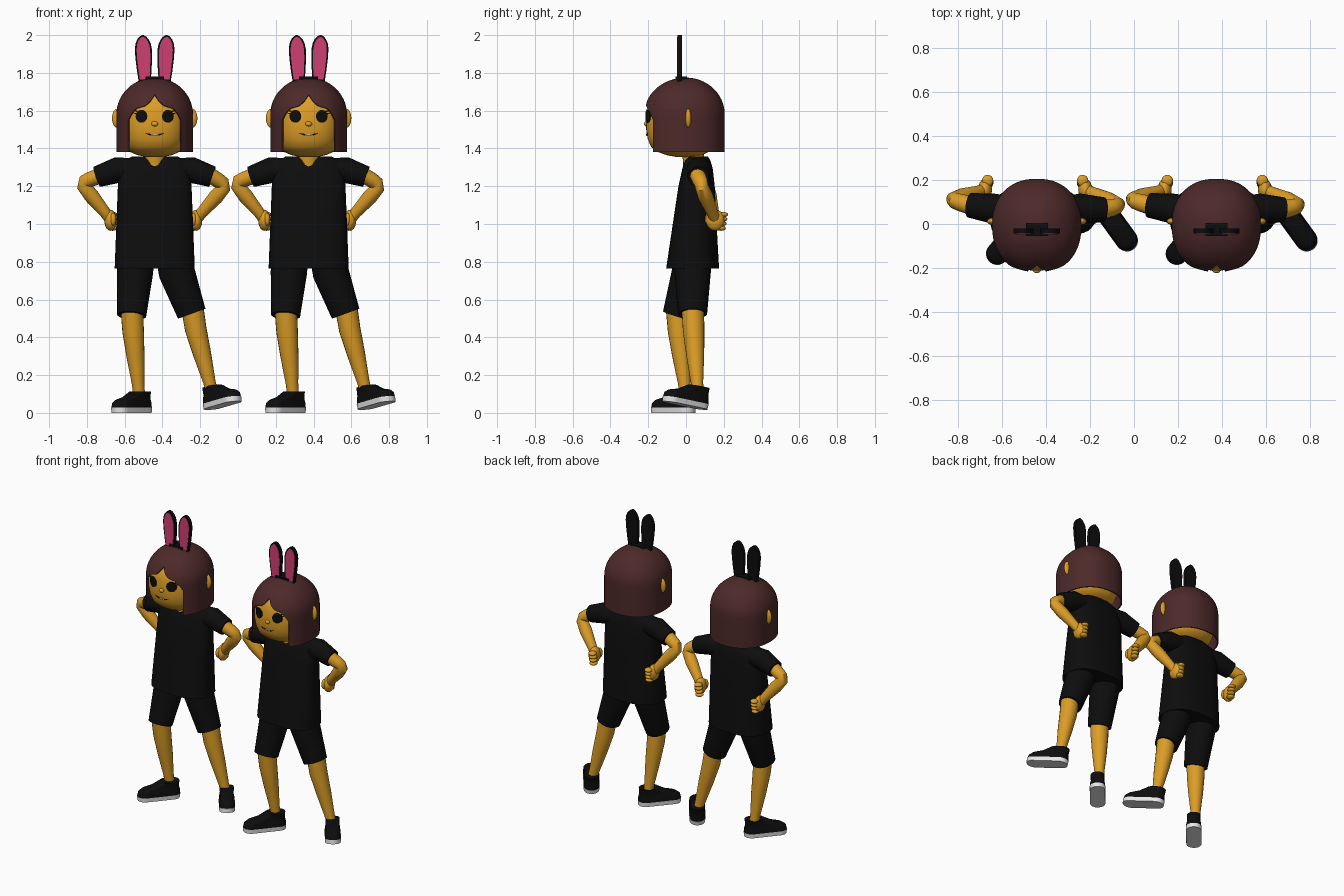
import bpy, bmesh
from math import sin, cos, pi, tau, sqrt, acos
from mathutils import Vector, Matrix

cube = bpy.data.objects.get("Cube")
if cube:
    bpy.data.objects.remove(cube)

CENTRE, SPACING = -0.441, 0.815
parts = []


def material(name, *rgb):
    m = bpy.data.materials.new(name)
    m.use_nodes = True
    m.diffuse_color = (*rgb, 1)
    m.node_tree.nodes["Principled BSDF"].inputs["Base Color"].default_value = (*rgb, 1)
    return m


SKIN = material("golden_skin", 0.72, 0.34, 0.02)
HAIR = material("dark_brown_hair", 0.075, 0.022, 0.022)
BLACK = material("black_cloth", 0.004, 0.004, 0.004)
PINK = material("pink_lining", 0.62, 0.05, 0.17)
WHITE = material("white_rubber", 0.8, 0.8, 0.8)


def finish(name, bm, mat, smooth=True):
    bmesh.ops.remove_doubles(bm, verts=bm.verts, dist=0.0002)
    bmesh.ops.recalc_face_normals(bm, faces=bm.faces)
    mesh = bpy.data.meshes.new(name)
    bm.to_mesh(mesh)
    bm.free()
    mesh.materials.append(mat)
    if smooth:
        mesh.shade_smooth()
        mesh.set_sharp_from_angle(angle=0.75)
    obj = bpy.data.objects.new(name, mesh)
    bpy.context.collection.objects.link(obj)
    obj.location.x = CENTRE
    parts.append(obj)
    return obj


def loft(name, rings, mat, closed=True, caps=True):
    """Skin a surface across rows of points."""
    bm = bmesh.new()
    rows = [[bm.verts.new(p) for p in ring] for ring in rings]
    n = len(rows[0])
    for a, b in zip(rows, rows[1:]):
        for i in range(n if closed else n - 1):
            j = (i + 1) % n
            bm.faces.new((a[i], a[j], b[j], b[i]))
    if caps:
        bm.faces.new(rows[0])
        bm.faces.new(rows[-1])
    return finish(name, bm, mat)


def tube(name, path, radii, mat, sides=20):
    """Limb along a path with a radius at each point."""
    pts = [Vector(p) for p in path]
    rings = []
    for i, p in enumerate(pts):
        axis = (pts[min(i + 1, len(pts) - 1)] - pts[max(i - 1, 0)]).normalized()
        u = axis.cross(Vector((0, 1, 0))).normalized()
        v = axis.cross(u)
        rings.append([p + radii[i] * (u * cos(tau * k / sides) + v * sin(tau * k / sides))
                      for k in range(sides)])
    return loft(name, rings, mat)


def ball(name, centre, size, mat):
    bm = bmesh.new()
    bmesh.ops.create_uvsphere(bm, u_segments=16, v_segments=10, radius=1,
                              matrix=Matrix.Translation(centre) @ Matrix.Diagonal((*size, 1)))
    return finish(name, bm, mat)


def plan(a, rx, front, back, n=2.3):
    """Rounded plan shape; angle pi/2 points to the front."""
    x = rx * abs(cos(a)) ** (2 / n) * (1 if cos(a) > 0 else -1)
    s = sin(a)
    return (x, -front * abs(s) ** (2 / n)) if s > 0 else (x, back * abs(s) ** (2 / 2.1))


# Head
HEAD = [(1.355, .25), (1.365, .5), (1.385, .75), (1.41, .88), (1.45, .96),
        (1.5, 1), (1.6, 1), (1.66, .9), (1.72, .6)]
loft("head", [[(x * s, y * s, z) for x, y in (plan(tau * k / 48, .185, .211, .17) for k in range(48))]
              for z, s in HEAD], SKIN)
tube("neck", [(0, .05, 1.28), (0, .04, 1.35), (0, .02, 1.42)], [.065, .057, .055], SKIN)


def face_y(x, z):
    s = 1
    for (z0, s0), (z1, s1) in zip(HEAD, HEAD[1:]):
        if z0 <= z <= z1:
            s = s0 + (s1 - s0) * (z - z0) / (z1 - z0)
    return -.211 * s * (1 - (abs(x) / (.185 * s)) ** 2.3) ** (1 / 2.3)


def face_patch(name, outline, mat, lift=.004):
    """Thin painted detail that follows the face."""
    cx = sum(p[0] for p in outline) / len(outline)
    cz = sum(p[1] for p in outline) / len(outline)
    rings = []
    for f in (0, .35, .7, 1):
        ring = [(cx + (x - cx) * f, cz + (z - cz) * f) for x, z in outline]
        rings.append([(x, face_y(x, z) - lift, z) for x, z in ring])
    rings.append([(x, y + lift + .002, z) for x, y, z in rings[-1]])
    return loft(name, rings, mat, caps=False)


for side, label in ((-1, "right"), (1, "left")):
    face_patch(label + "_eye", [(side * .07 + .031 * cos(tau * k / 24), 1.57 + .034 * sin(tau * k / 24))
                                for k in range(24)], BLACK, .007)
    for i, (dx, dz) in enumerate(((.042, .026), (.045, .012))):
        face_patch(f"{label}_eyelash_{i}", [(side * .09, 1.563 + dz), (side * .09, 1.575 + dz),
                                            (side * (.07 + dx), 1.576 + dz)], BLACK)
    ball(label + "_ear", (side * .2, .012, 1.56), (.026, .016, .05), SKIN)

ball("nose", (0, -.21, 1.53), (.018, .013, .013), SKIN)
smile = [-.05 + .1 * k / 12 for k in range(13)]
face_patch("mouth", [(x, 1.465 + 6 * x * x) for x in smile]
           + [(x, 1.474 + 3 * x * x) for x in smile[::-1]], BLACK)
face_patch("teeth", [(-.02, 1.469), (.02, 1.469), (.02, 1.475), (-.02, 1.475)], WHITE, .006)

# Hair: a bob behind and at the sides, and a parted fringe in front
DOME_Z, DOME_H = 1.58, .195
FRINGE = [(0, 1.685), (.025, 1.65), (.05, 1.627), (.1, 1.612), (.125, 1.58), (.15, 1.53)]


def fringe_z(x):
    x = abs(x)
    for (x0, z0), (x1, z1) in zip(FRINGE, FRINGE[1:]):
        if x <= x1:
            return z0 + (z1 - z0) * (x - x0) / (x1 - x0)
    return FRINGE[-1][1]


def hair_panel(name, start, end, count, bottom):
    columns = []
    for i in range(count + 1):
        x, y = plan(start + (end - start) * i / count, .203, .222, .205)
        low, col = bottom(x), []
        for k in range(25):
            z = low + (DOME_Z + DOME_H - low) * cos(pi / 2 * k / 24)
            s = sqrt(max(0, 1 - (max(0, z - DOME_Z) / DOME_H) ** 2))
            col.append((x * s, y * s, z))
        columns.append(col)
    obj = loft(name, columns, HAIR, closed=False, caps=False)
    shell = obj.modifiers.new("thickness", 'SOLIDIFY')
    shell.thickness, shell.offset = .008, -1
    obj.modifiers.new("crisp_rim", 'EDGE_SPLIT').split_angle = .9
    return obj


corner = acos(.69 ** 1.15)
hair_panel("fringe", corner, pi - corner, 32, fringe_z)
hair_panel("bob_hair", pi - corner, tau + corner, 48, lambda x: 1.38)

# Rabbit-ear headband
EAR = [(0, .032), (.25, .039), (.5, .044), (.7, .045), (.82, .04), (.91, .03), (.97, .017), (1, .004)]


def rabbit_ear(name, side, inset, y0, y1, mat):
    def point(t, w):
        return side * (.053 + .01 * t) + w, 1.755 + inset + (.245 - 2 * inset) * t
    outline = [point(t, w - inset * w / .045) for t, w in EAR]
    outline += [point(t, -w + inset * w / .045) for t, w in EAR[::-1]]
    bm = bmesh.new()
    face = bm.faces.new([bm.verts.new((x, y0, z)) for x, z in outline])
    new = bmesh.ops.extrude_face_region(bm, geom=[face])["geom"]
    bmesh.ops.translate(bm, vec=(0, y1 - y0, 0), verts=[v for v in new if isinstance(v, bmesh.types.BMVert)])
    finish(name, bm, mat, False)


for side, label in ((-1, "right"), (1, "left")):
    rabbit_ear(label + "_rabbit_ear", side, 0, -.044, -.021, BLACK)
    rabbit_ear(label + "_rabbit_ear_lining", side, .009, -.047, -.043, PINK)
bm = bmesh.new()
bmesh.ops.create_cube(bm, size=1, matrix=Matrix.Translation((0, -.025, 1.772)) @ Matrix.Diagonal((.1, .06, .016, 1)))
finish("headband_base", bm, BLACK, False)

# Shirt body: height, half width, front, back
SHIRT = [(.765, .212, -.105, .175), (1.0, .203, -.07, .162), (1.2, .195, -.04, .152),
         (1.29, .19, -.02, .142), (1.335, .165, -.005, .13), (1.358, .12, .015, .115)]
rings = []
for z, w, y0, y1 in SHIRT:
    d = (y1 - y0) / 2
    rings.append([(x, (y0 + y1) / 2 + y, z)
                  for x, y in (plan(tau * k / 40, w, d, d, 2.8) for k in range(40))])
loft("shirt_body", rings, BLACK)

# Arms with hands on the hips: sleeve end, elbow, hand
ARMS = {"right": (-1, (-.305, .085, 1.25), (-.372, .105, 1.225), (-.235, .155, 1.02)),
        "left": (1, (.305, .065, 1.25), (.362, .08, 1.215), (.22, .155, 1.02))}
for label, (side, cuff, elbow, hand) in ARMS.items():
    c, e, h = Vector(cuff), Vector(elbow), Vector(hand)
    tube(label + "_sleeve", [(side * .12, .065, 1.288), (side * .2, .07, 1.285), c], [.062, .068, .056], BLACK)
    bend = e + Vector((side * .006, .004, -.02))
    wrist = e.lerp(h, .8)
    tube(label + "_arm", [c.lerp(e, -.4), c.lerp(e, .6), e, bend, bend.lerp(h, .3), wrist, h],
         [.042, .04, .036, .036, .04, .03, .028], SKIN)
    ball(label + "_palm", h, (.032, .05, .056), SKIN)
    for k in range(4):
        ball(f"{label}_finger_{k}", h + Vector((-side * .012, .042 - .004 * k, .03 - .024 * k)),
             (.026, .026, .014), SKIN)
    ball(label + "_thumb", h + Vector((-side * .015, -.035, .005)), (.016, .02, .034), SKIN)

# Shorts and legs
LEGS = {"right": [(-.098, .03, .86), (-.105, .02, .74), (-.122, -.048, .515), (-.082, -.002, .09)],
        "left": [(.1, .035, .86), (.118, .035, .74), (.196, .035, .525), (.306, .062, .1)]}
for label, (waist, thigh, hem, ankle) in LEGS.items():
    tube(label + "_short_leg", [waist, thigh, hem], [.1, .096, .077], BLACK, 24)
    k, a = Vector(hem), Vector(ankle)
    tube(label + "_leg", [k + Vector((0, 0, .05)), k.lerp(a, .2), k.lerp(a, .5), k.lerp(a, .85), a],
         [.06, .057, .048, .033, .031], SKIN)


# Shoes: each ring is a rounded slot given by height, radius and toe reach
def slot(z, r, reach, length=.177):
    half = [(r * cos(pi * k / 14), r * sin(pi * k / 14)) for k in range(15)]
    return [(x, y, z) for x, y in half] + [(-x, -y - length * reach, z) for x, y in half]


SHOES = {"right": ((-.065, 0, 0), -.705, 0), "left": ((.308, .065, .024), .627, -.17)}
for label, (place, turn, pitch) in SHOES.items():
    pose = Matrix.Translation(place) @ Matrix.Rotation(turn, 4, 'Z') @ Matrix.Rotation(pitch, 4, 'X')
    sole = loft(label + "_shoe_sole", [slot(0, .049, 1), slot(.028, .051, 1)], WHITE)
    upper = loft(label + "_shoe_upper", [slot(.027, .05, 1), slot(.052, .048, .98), slot(.068, .044, .88),
                                         slot(.083, .043, .55), slot(.114, .045, .2)], BLACK)
    for obj in (sole, upper):
        obj.data.transform(pose)

# Second figure stands beside the first in the same pose
for obj in list(parts):
    twin = obj.copy()
    twin.name = "second_" + obj.name
    twin.location.x += SPACING
    bpy.context.collection.objects.link(twin)
